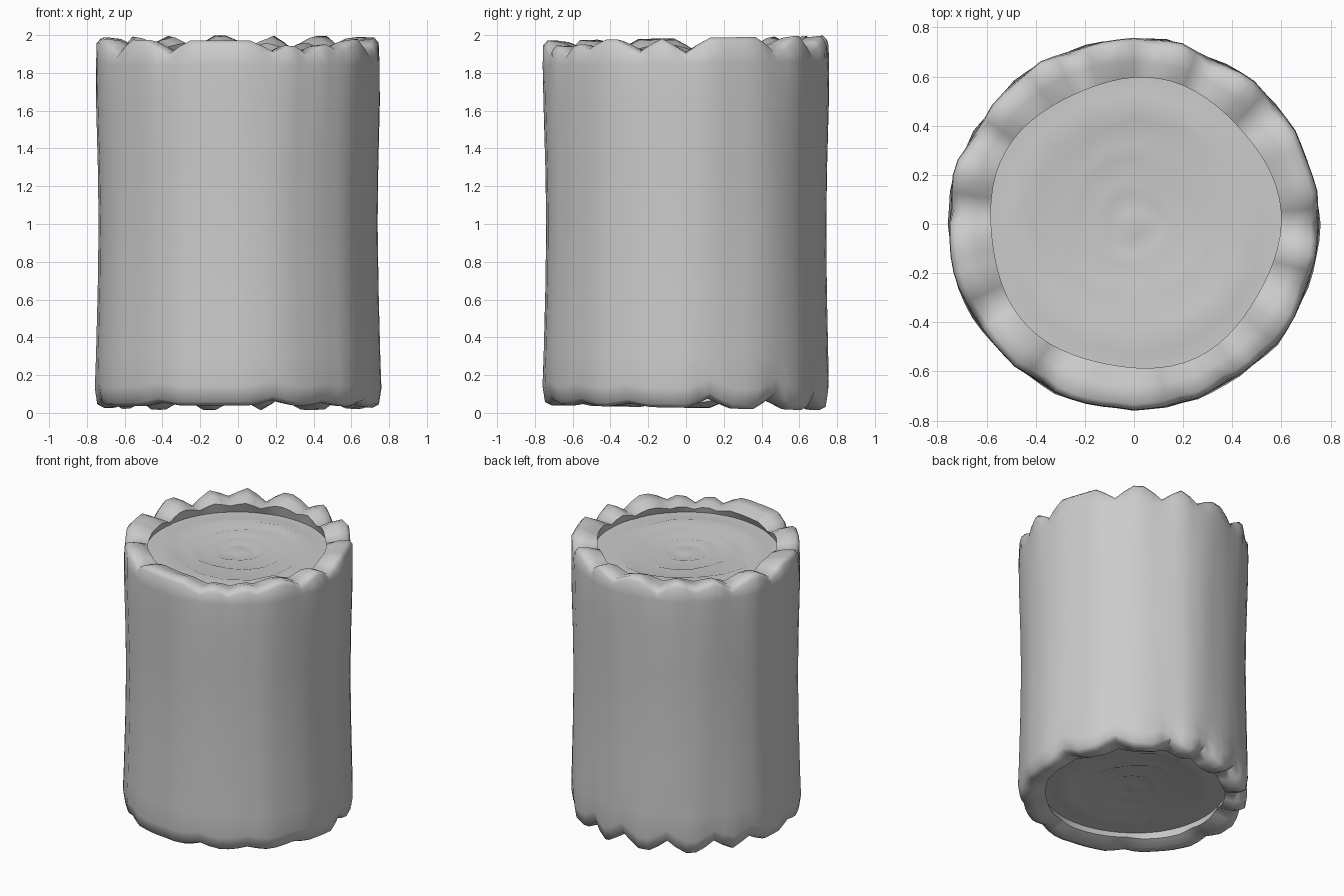
import bpy, bmesh, math, random

if "Cube" in bpy.data.objects:
    bpy.data.objects.remove(bpy.data.objects["Cube"])

random.seed(4)
N = 72

# Angles (degrees) and depths of the V-shaped chips in each bark rim
TOP = {0: .08, 40: .08, 65: .08, 85: .06, 110: .08, 130: .05, 150: .08, 175: .08,
       210: .07, 240: .07, 285: .06, 300: .07, 315: .05, 340: .07}
BOTTOM = {10: .06, 40: .07, 70: .08, 90: .09, 115: .08, 140: .07, 160: .06,
          190: .03, 235: .02, 285: .03, 310: .02, 335: .02}


def chip(a, chips, width=9):
    d = 0
    for c, depth in chips.items():
        gap = abs((a - c + 180) % 360 - 180)
        d = max(d, depth * max(0, 1 - gap / width))
    return d


def make_object(name, bm, angle):
    bmesh.ops.recalc_face_normals(bm, faces=bm.faces)
    me = bpy.data.meshes.new(name)
    bm.to_mesh(me)
    bm.free()
    ob = bpy.data.objects.new(name, me)
    bpy.context.collection.objects.link(ob)
    bpy.ops.object.select_all(action='DESELECT')
    ob.select_set(True)
    bpy.context.view_layer.objects.active = ob
    bpy.ops.object.shade_smooth_by_angle(angle=math.radians(angle))
    return ob


def bridge(bm, rings):
    for lo, hi in zip(rings, rings[1:]):
        n = len(lo)
        for i in range(n):
            j = (i + 1) % n
            bm.faces.new((lo[i], lo[j], hi[j], hi[i]))


# Bark shell: radius, height, top chip weight, bottom chip weight
PROFILE = [(.615, 1.865, 0, 0), (.59, 1.945, .4, 0), (.66, 1.975, .8, 0),
           (.732, 1.984, 1, 0), (.755, 1.958, 1, 0), (.757, 1.85, .7, 0),
           (.753, 1.65, .2, 0), (.743, 1.3, .1, 0), (.738, 1.0, 0, 0),
           (.743, .65, 0, .1), (.752, .3, 0, .3), (.758, .13, 0, .9),
           (.745, .045, 0, 1), (.71, .027, 0, 1), (.66, .03, 0, .8),
           (.59, .06, 0, .4), (.615, .14, 0, 0)]
wobble = [random.uniform(-.004, .004) for _ in range(N)]
bm = bmesh.new()
rings = []
for k, (r, z, wt, wb) in enumerate(PROFILE):
    ring = []
    for i in range(N):
        deg = i * 360 / N
        a = math.radians(deg)
        t, b = chip(deg, TOP), chip(deg, BOTTOM)
        rim_t, rim_b = k < 5, k > 10
        rr = r - .2 * (t * wt + b * wb) * (2 < k < 14)
        zz = z - (t * wt if rim_t else 0) + (b * wb if rim_b else 0)
        if 2 < k < 14:
            rr += wobble[i] + .004 * math.sin(9 * a + 1)
        elif k in (1, 15):
            rr += .01 * math.sin(5 * a + k)
        if 0 < k < 6:
            zz += .013 * math.sin(a)
        elif 10 < k < 16:
            zz -= .013 * math.sin(a)
        ring.append(bm.verts.new((rr * math.cos(a), rr * math.sin(a), zz)))
    rings.append(ring)
bridge(bm, rings)
make_object("bark", bm, 60)


# Recessed cut wood faces with shallow growth rings
def cut_face(name, z, up):
    bm = bmesh.new()
    n = 16
    rings = []
    steps = [(.63, 0), (.53, -.004), (.46, .010), (.41, -.010), (.31, .010),
             (.26, -.010), (.17, .010), (.12, -.008), (.05, .004)]
    for r, h in steps:
        ring = []
        for i in range(n):
            a = i * math.tau / n
            rr = r * (1 + (.05 * math.sin(3 * a + r * 9) if r < .5 else 0))
            ring.append(bm.verts.new((rr * math.cos(a), rr * math.sin(a), z + up * h)))
        rings.append(ring)
    bridge(bm, rings)
    bm.faces.new(rings[-1])
    ob = make_object(name, bm, 60)
    # Outward-facing surface
    if ob.data.polygons[-1].normal.z * up < 0:
        ob.data.flip_normals()


cut_face("top_wood", 1.88, 1)
cut_face("bottom_wood", .125, -1)
